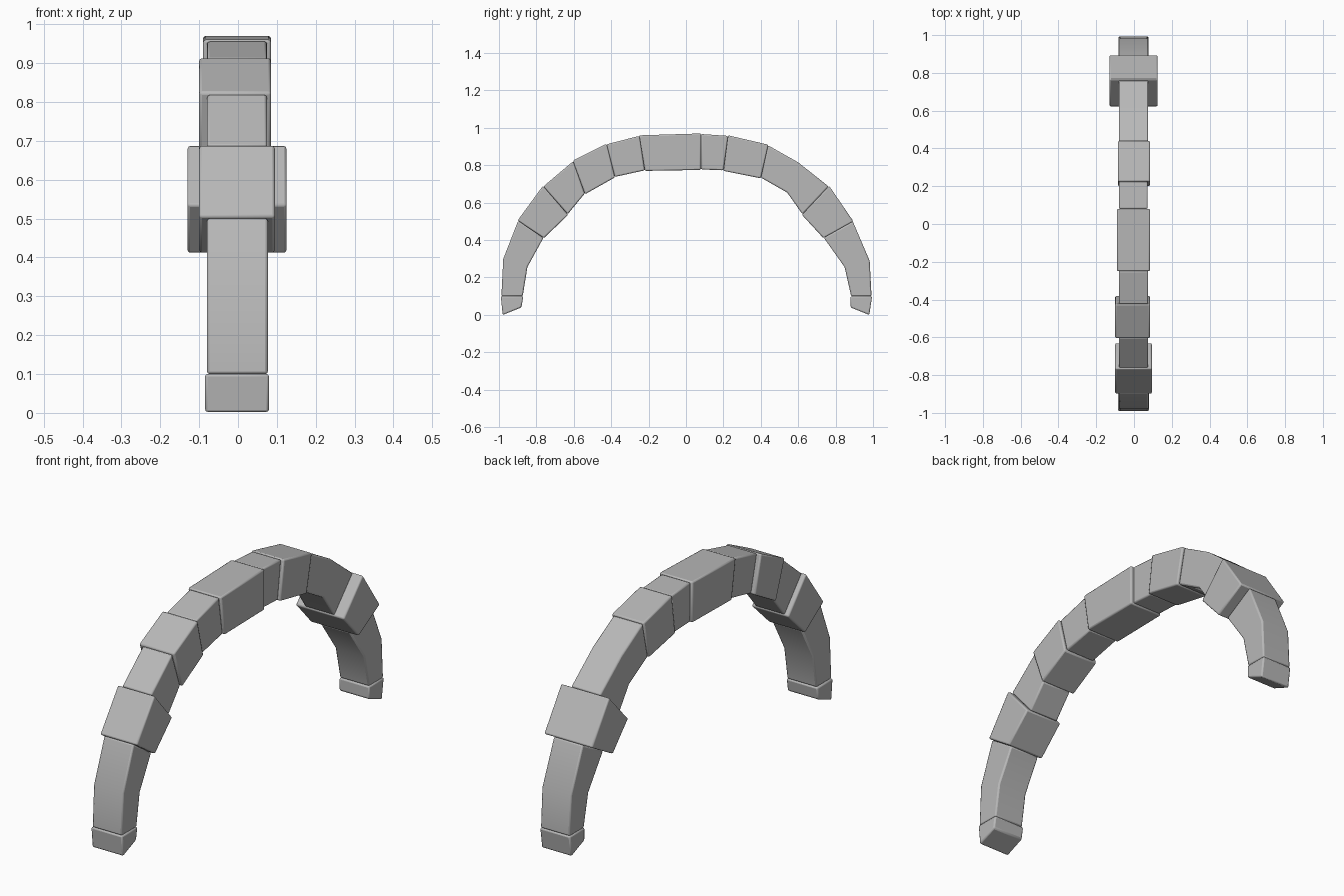
import bpy, bmesh
from mathutils import Vector

cube = bpy.data.objects.get("Cube")
if cube:
    bpy.data.objects.remove(cube, do_unlink=True)

stone = bpy.data.materials.new("grey stone")
stone.use_nodes = True
colour = (0.48, 0.48, 0.48, 1)
stone.diffuse_color = colour
stone.node_tree.nodes["Principled BSDF"].inputs["Base Color"].default_value = colour

# Joint lines between arch stones: outer y, z then inner y, z
joints = [
    (-0.98, 0.00, -0.88, 0.04), (-0.99, 0.10, -0.87, 0.10),
    (-0.98, 0.30, -0.845, 0.255), (-0.90, 0.505, -0.76, 0.41),
    (-0.765, 0.69, -0.63, 0.535), (-0.605, 0.825, -0.54, 0.645),
    (-0.425, 0.915, -0.38, 0.735), (-0.25, 0.96, -0.22, 0.77),
    (0.08, 0.97, 0.08, 0.775), (0.225, 0.96, 0.20, 0.77),
    (0.44, 0.91, 0.40, 0.73), (0.60, 0.82, 0.54, 0.65),
    (0.765, 0.69, 0.62, 0.535), (0.895, 0.50, 0.735, 0.41),
    (0.985, 0.29, 0.845, 0.255), (0.995, 0.10, 0.88, 0.10),
    (0.98, 0.00, 0.88, 0.04),
]


def arch_stone(name, first, last, left, right, inset=0.0):
    """Run of wedge stones between two joints, from x = -right to x = left."""
    bm = bmesh.new()
    rings = []
    for j in range(first, last + 1):
        oy, oz, iy, iz = joints[j]
        outer, inner = Vector((0, oy, oz)), Vector((0, iy, iz))
        step = (inner - outer).normalized() * inset
        outer, inner = outer + step, inner - step
        rings.append([bm.verts.new(p + Vector((x, 0, 0))) for p, x in
                      ((outer, -right), (outer, left), (inner, left), (inner, -right))])
    for a, b in zip(rings, rings[1:]):
        for k in range(4):
            n = (k + 1) % 4
            bm.faces.new((a[k], a[n], b[n], b[k]))
    bm.faces.new(rings[0])
    bm.faces.new(rings[-1])
    bmesh.ops.recalc_face_normals(bm, faces=bm.faces)
    mesh = bpy.data.meshes.new(name)
    bm.to_mesh(mesh)
    bm.free()
    mesh.materials.append(stone)
    obj = bpy.data.objects.new(name, mesh)
    bpy.context.collection.objects.link(obj)
    # Worn, rounded edges
    bevel = obj.modifiers.new("worn edges", 'BEVEL')
    bevel.width = 0.007
    bevel.segments = 2
    bevel.limit_method = 'ANGLE'
    bevel.angle_limit = 0.7
    bpy.ops.object.select_all(action='DESELECT')
    obj.select_set(True)
    bpy.context.view_layer.objects.active = obj
    bpy.ops.object.shade_smooth_by_angle(angle=0.6)


# Narrow stones run under the broader ones, which stand proud of them
arch_stone("front_foot", 0, 1, 0.08, 0.085)
arch_stone("front_leg", 1, 3, 0.077, 0.08, 0.003)
arch_stone("front_band", 3, 4, 0.095, 0.1)
arch_stone("front_shoulder", 4, 5, 0.075, 0.08, 0.004)
arch_stone("front_haunch", 5, 6, 0.085, 0.1)
arch_stone("front_crown", 6, 7, 0.075, 0.08, 0.003)
arch_stone("top_stone", 7, 8, 0.085, 0.09)
arch_stone("back_crown", 8, 9, 0.072, 0.08, 0.003)
arch_stone("back_haunch", 9, 10, 0.085, 0.085)
arch_stone("back_shoulder", 10, 12, 0.075, 0.08, 0.004)
arch_stone("back_band", 12, 13, 0.125, 0.13)
arch_stone("back_leg", 13, 15, 0.075, 0.08, 0.003)
arch_stone("back_foot", 15, 16, 0.077, 0.082)
